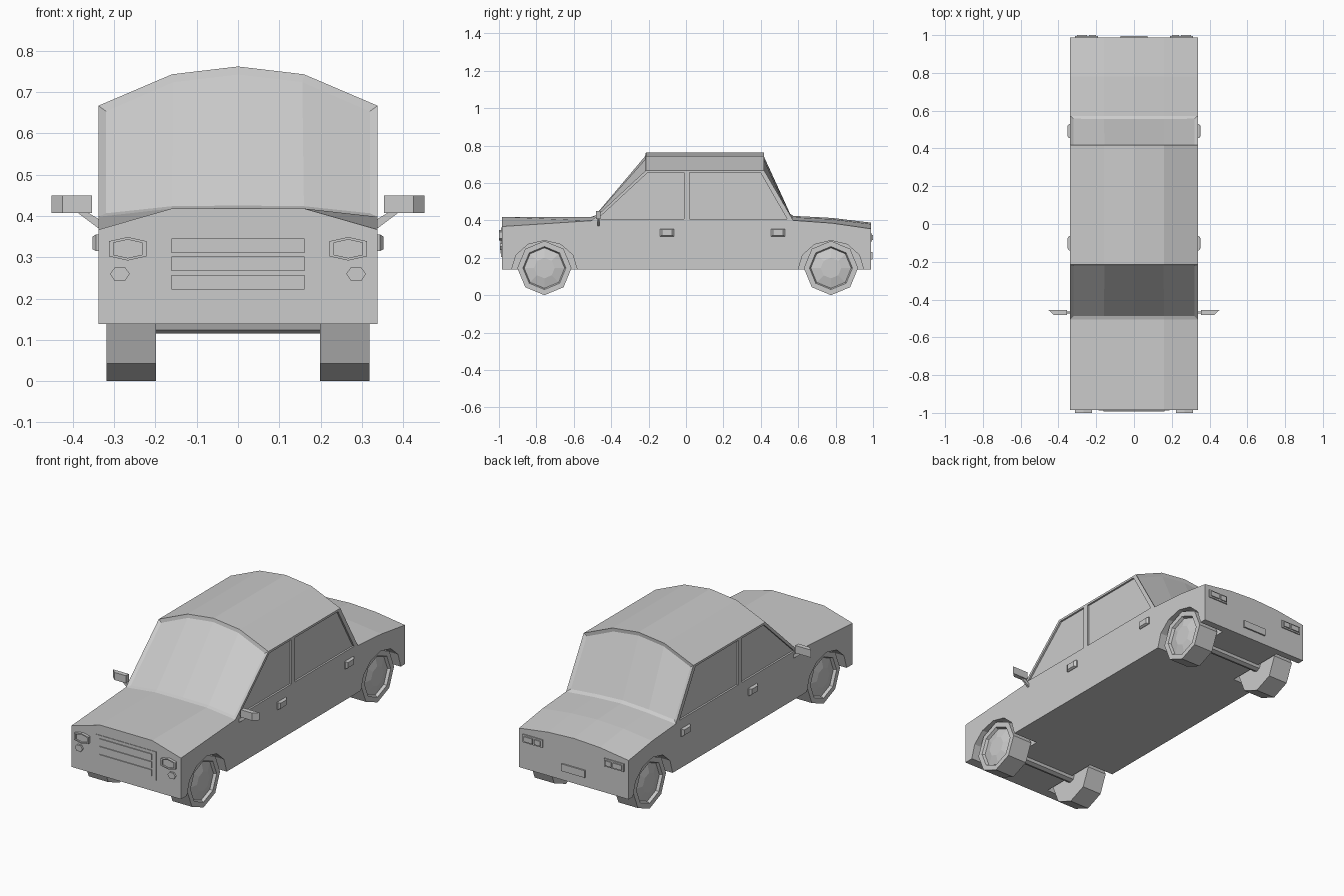
import bpy, bmesh
from math import sin, cos, pi

if "Cube" in bpy.data.objects:
    bpy.data.objects.remove(bpy.data.objects["Cube"])

HALF = 0.338          # half body width
AXLES = (-0.757, 0.775)


def loft(bm, rings):
    """Bridge equal-length rings of points and cap both ends."""
    vs = [[bm.verts.new(p) for p in r] for r in rings]
    n = len(vs[0])
    for a, b in zip(vs, vs[1:]):
        for i in range(n):
            bm.faces.new((a[i], a[(i + 1) % n], b[(i + 1) % n], b[i]))
    bm.faces.new(vs[0][::-1])
    bm.faces.new(vs[-1])


def finish(bm, name):
    bmesh.ops.recalc_face_normals(bm, faces=bm.faces)
    me = bpy.data.meshes.new(name)
    bm.to_mesh(me)
    bm.free()
    ob = bpy.data.objects.new(name, me)
    bpy.context.collection.objects.link(ob)
    return ob


def make(name, rings, both=False):
    """Lofted object; both=True adds its mirror image across x = 0."""
    bm = bmesh.new()
    for s in ((1, -1) if both else (1,)):
        loft(bm, [[(s * x, y, z) for x, y, z in r] for r in rings])
    return finish(bm, name)


def rect(u0, u1, v0, v1):
    return [(u0, v0), (u1, v0), (u1, v1), (u0, v1)]


def at_y(pts, y):
    return [(x, y, z) for x, z in pts]


def at_x(pts, x):
    return [(x, y, z) for y, z in pts]


def octagon(r, x, yc, zc, n=8):
    return [(x, yc + r * sin(2 * pi * i / n), zc - r * cos(2 * pi * i / n)) for i in range(n)]


# Body shell: stations along y with top heights at edge, mid and centre
stations = [(-0.985, 0.367, 0.418, 0.418), (-0.505, 0.398, 0.418, 0.419),
            (-0.215, 0.667, 0.743, 0.762), (0.418, 0.667, 0.743, 0.762),
            (0.573, 0.400, 0.416, 0.424), (0.780, 0.385, 0.406, 0.413),
            (0.988, 0.355, 0.380, 0.388)]
bm = bmesh.new()
rows = [[bm.verts.new((x, y, z)) for x, z in
         zip((-HALF, -0.16, 0, 0.16, HALF), (e, m, c, m, e))]
        for y, e, m, c in stations]
base = [[bm.verts.new((x, y, 0.138)) for x in (-HALF, HALF)] for y in (-0.985, 0.988)]
glass = []
for k, (a, b) in enumerate(zip(rows, rows[1:])):
    for i in range(4):
        f = bm.faces.new((a[i], a[i + 1], b[i + 1], b[i]))
        if k in (1, 3):
            glass.append((k, f))
for i, j in ((0, 0), (-1, 1)):
    bm.faces.new([r[i] for r in rows] + [base[1][j], base[0][j]])
for row, b in ((rows[0], base[0]), (rows[-1], base[1])):
    bm.faces.new(row + [b[1], b[0]])
bm.faces.new((base[0][0], base[0][1], base[1][1], base[1][0]))
bmesh.ops.recalc_face_normals(bm, faces=bm.faces)
# Recessed windscreen and rear window
for k in (1, 3):
    bmesh.ops.inset_region(bm, faces=[f for g, f in glass if g == k],
                           thickness=0.017, depth=-0.01, use_even_offset=True)
body = finish(bm, "car_body")

# Cutters: side window recesses and wheel wells
windows = [[(-0.472, 0.408), (-0.012, 0.408), (-0.012, 0.655), (-0.205, 0.655)],
           [(0.02, 0.408), (0.54, 0.408), (0.398, 0.655), (0.02, 0.655)]]
bm = bmesh.new()
for s in (1, -1):
    for w in windows:
        loft(bm, [at_x(w, s * 0.328), at_x(w, s * 0.4)])
    for y in AXLES:
        arch = [(y + 0.175 * cos(pi * i / 6), 0.138 + 0.154 * sin(pi * i / 6)) for i in range(7)]
        arch += [(y - 0.175, 0.05), (y + 0.175, 0.05)]
        loft(bm, [at_x(arch, s * 0.185), at_x(arch, s * 0.4)])
cutter = finish(bm, "cutter")
cutter.hide_render = True
mod = body.modifiers.new("cut", 'BOOLEAN')
mod.operation, mod.object, mod.solver = 'DIFFERENCE', cutter, 'EXACT'
bpy.context.view_layer.objects.active = body
bpy.ops.object.modifier_apply(modifier=mod.name)
bpy.data.objects.remove(cutter)

# Wheels with recessed rim and domed hub, plus axles
for label, y in zip(("front", "rear"), AXLES):
    make(label + "_wheels", [octagon(r, x, y, 0.145) for r, x in
         ((0.145, 0.198), (0.145, 0.318), (0.115, 0.318), (0.108, 0.303), (0.055, 0.316))], True)
    make(label + "_axle", [octagon(0.03, x, y, 0.145) for x in (-0.2, 0.2)])

# Door handles with tapered ends
for label, y in (("front", -0.102), ("rear", 0.492)):
    make(label + "_door_handles", [at_x(rect(y - 0.038, y + 0.038, 0.315, 0.355), 0.33),
                                   at_x(rect(y - 0.038, y + 0.038, 0.315, 0.355), 0.344),
                                   at_x(rect(y - 0.026, y + 0.026, 0.32, 0.35), 0.353)], True)

# Wing mirrors and their arms
make("wing_mirrors", [at_y(rect(0.354, 0.452, 0.407, 0.449), -0.456),
                      at_y(rect(0.354, 0.425, 0.407, 0.449), -0.482)], True)
arm = [(0.33, 0.372), (0.338, 0.37), (0.39, 0.409), (0.365, 0.409), (0.33, 0.388)]
make("mirror_arms", [at_y(arm, -0.473), at_y(arm, -0.463)], True)


def lamp(name, pts, y_in, y_out, lip, sink):
    """Rimmed lamp pair: housing with an inset lens."""
    cx = sum(p[0] for p in pts) / len(pts)
    cz = sum(p[1] for p in pts) / len(pts)
    lens = [(cx + (x - cx) * lip, cz + (z - cz) * lip) for x, z in pts]
    make(name, [at_y(pts, y_in), at_y(pts, y_out), at_y(lens, y_out), at_y(lens, y_out + sink)], True)


# Headlights and fog lights
head = [(0.222, 0.302), (0.267, 0.292), (0.312, 0.302), (0.312, 0.339), (0.267, 0.349), (0.222, 0.339)]
lamp("headlights", head, -0.97, -1.0, 0.78, 0.008)
fog = [(0.262, 0.26), (0.274, 0.242), (0.298, 0.242), (0.31, 0.26), (0.298, 0.276), (0.274, 0.276)]
make("fog_lights", [at_y(fog, -0.97), at_y(fog, -0.995)], True)

# Grille plate with three raised bars
plate = rect(-0.187, 0.187, 0.203, 0.362)
make("grille_plate", [at_y(plate, -0.97), at_y(plate, -0.988)])
for i, z in enumerate((0.222, 0.267, 0.31)):
    bar = rect(-0.161, 0.161, z, z + 0.035)
    make(f"grille_bar_{i + 1}", [at_y(bar, -0.975), at_y(bar, -0.993)])

# Tail lights: housing with two lenses, and the rear plate
tail = rect(0.19, 0.312, 0.286, 0.33)
make("tail_light_housings", [at_y(tail, 0.97), at_y(tail, 0.994)], True)
for label, a, b in (("inner", 0.2, 0.238), ("outer", 0.248, 0.302)):
    lens = rect(a, b, 0.294, 0.322)
    make(label + "_tail_lenses", [at_y(lens, 0.98), at_y(lens, 1.0)], True)
lamp_plate = rect(-0.072, 0.072, 0.19, 0.23)
make("rear_plate", [at_y(lamp_plate, 0.97), at_y(lamp_plate, 0.996)])
